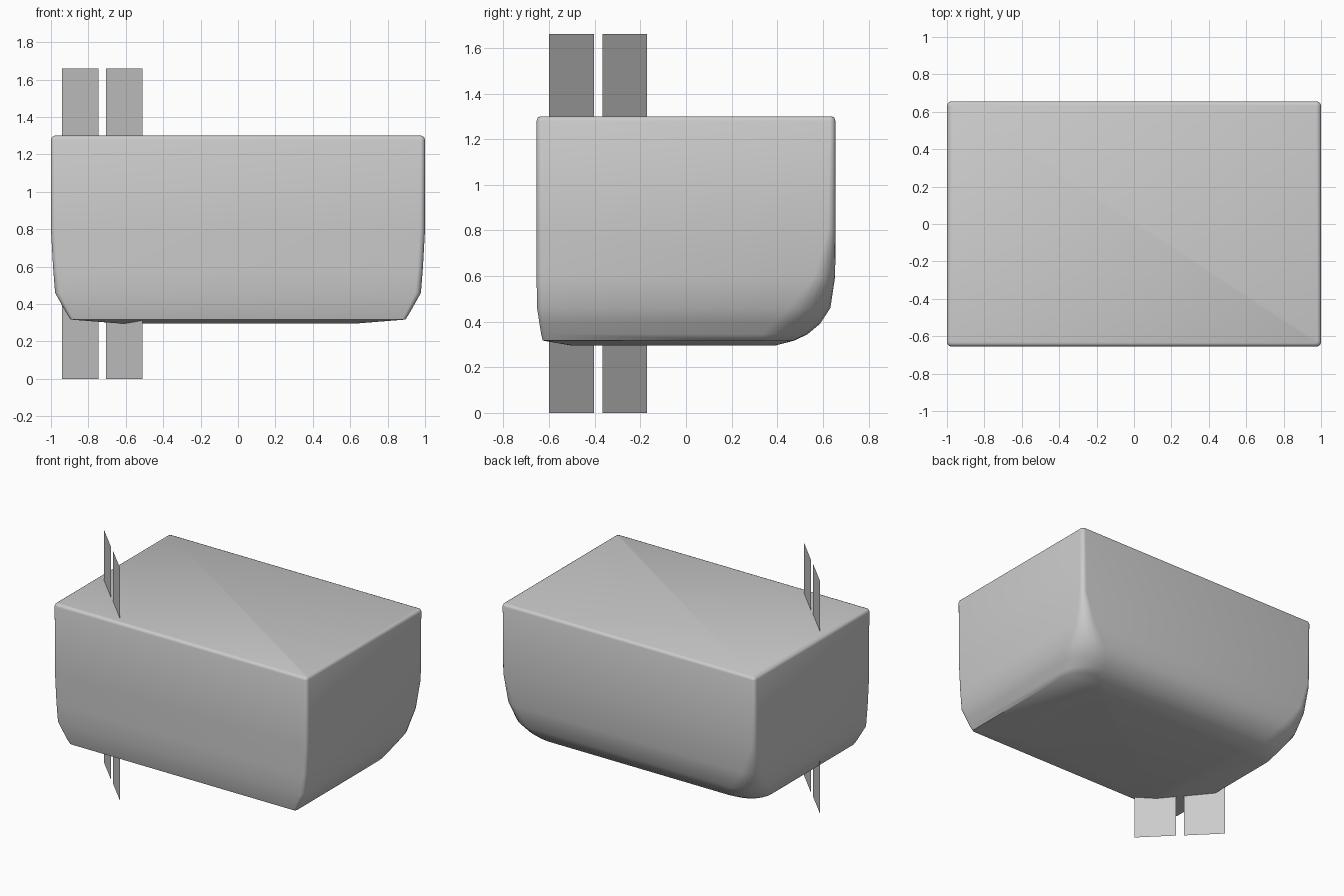
import bpy, bmesh
from math import sin, cos, radians

if "Cube" in bpy.data.objects:
    bpy.data.objects.remove(bpy.data.objects["Cube"])


def finish(name, bm):
    mesh = bpy.data.meshes.new(name)
    bm.to_mesh(mesh)
    bm.free()
    obj = bpy.data.objects.new(name, mesh)
    bpy.context.collection.objects.link(obj)
    return obj


def ring(bm, z, hx, front, back, rf, rb, seg=6):
    """Rounded rectangle with separate front and back corner radii."""
    verts = []
    corners = [(1, back, 1, rb, 0), (-1, back, 1, rb, 90),
               (-1, front, -1, rf, 180), (1, front, -1, rf, 270)]
    for sx, y, sy, r, start in corners:
        for i in range(seg + 1):
            a = radians(start + 90 * i / seg)
            verts.append(bm.verts.new((sx * (hx - r) + r * cos(a),
                                       y - sy * r + r * sin(a), z)))
    return verts


# Body: stacked sections, deep curve at the back, tighter edges elsewhere
sections = [  # z, half width, front y, back y, front radius, back radius
    (1.300, 0.980, -0.638, 0.638, 0.015, 0.015),
    (1.294, 0.994, -0.650, 0.650, 0.020, 0.020),
    (1.280, 1.000, -0.655, 0.655, 0.025, 0.025),
    (0.800, 1.000, -0.655, 0.655, 0.030, 0.035),
    (0.600, 0.989, -0.655, 0.654, 0.030, 0.090),
    (0.460, 0.978, -0.653, 0.633, 0.030, 0.180),
    (0.390, 0.939, -0.642, 0.587, 0.025, 0.200),
    (0.345, 0.913, -0.635, 0.533, 0.020, 0.200),
    (0.317, 0.895, -0.628, 0.475, 0.020, 0.160),
    (0.295, 0.620, -0.500, 0.390, 0.020, 0.060),
]
bm = bmesh.new()
rings = [ring(bm, *s) for s in sections]
for a, b in zip(rings, rings[1:]):
    n = len(a)
    for i in range(n):
        j = (i + 1) % n
        bm.faces.new((a[i], b[i], b[j], a[j]))
bm.faces.new(rings[0])
bm.faces.new(rings[-1][::-1])
bmesh.ops.recalc_face_normals(bm, faces=bm.faces)
body = finish("body", bm)
bpy.context.view_layer.objects.active = body
body.select_set(True)
bpy.ops.object.shade_smooth_by_angle(angle=radians(50))

# Two thin upright panels set diagonally through the front left corner
for name, x0, y0, x1, y1 in (("outer_panel", -0.94, -0.17, -0.745, -0.367),
                             ("inner_panel", -0.705, -0.403, -0.51, -0.60)):
    bm = bmesh.new()
    bm.faces.new([bm.verts.new(p) for p in ((x0, y0, 0), (x1, y1, 0),
                                            (x1, y1, 1.66), (x0, y0, 1.66))])
    finish(name, bm)
